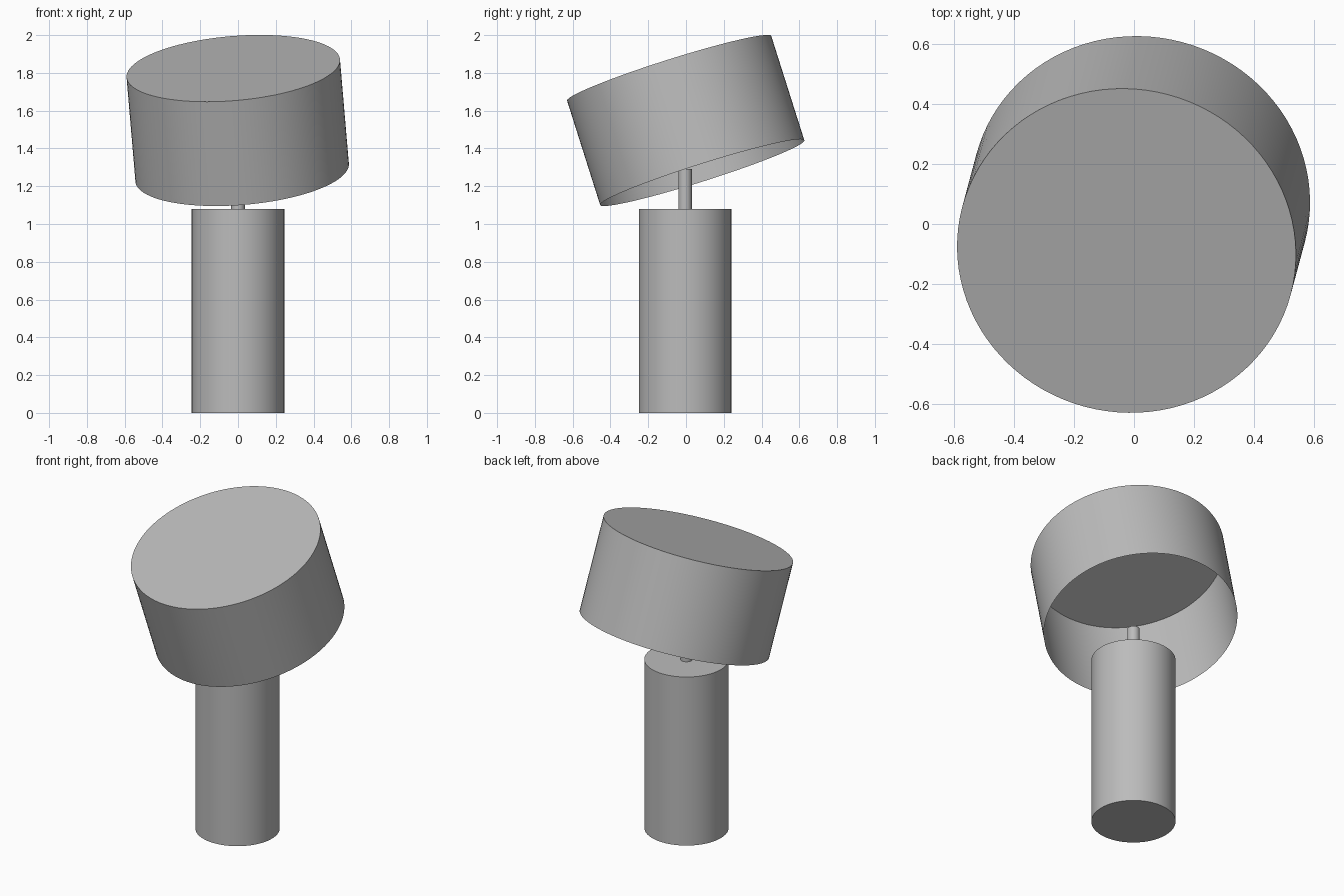
import bpy, bmesh
from math import radians
from mathutils import Vector

cube = bpy.data.objects.get("Cube")
if cube:
    bpy.data.objects.remove(cube)

grey = bpy.data.materials.new("plain grey")
grey.use_nodes = True
colour = (0.5, 0.5, 0.5, 1)
grey.diffuse_color = colour
grey.node_tree.nodes["Principled BSDF"].inputs["Base Color"].default_value = colour


def cylinder(name, bottom, top, radius, sides, open_bottom=False):
    """Cylinder between two points, optionally without its bottom cap."""
    bottom, top = Vector(bottom), Vector(top)
    axis = top - bottom
    bm = bmesh.new()
    bmesh.ops.create_cone(bm, cap_ends=True, segments=sides, radius1=radius,
                          radius2=radius, depth=axis.length)
    if open_bottom:
        caps = [f for f in bm.faces if f.normal.z < -0.9]
        bmesh.ops.delete(bm, geom=caps, context='FACES_ONLY')
    mesh = bpy.data.meshes.new(name)
    bm.to_mesh(mesh)
    bm.free()
    mesh.materials.append(grey)
    obj = bpy.data.objects.new(name, mesh)
    bpy.context.collection.objects.link(obj)
    obj.location = (bottom + top) / 2
    obj.rotation_euler = Vector((0, 0, 1)).rotation_difference(axis).to_euler()
    bpy.ops.object.select_all(action='DESELECT')
    obj.select_set(True)
    bpy.context.view_layer.objects.active = obj
    bpy.ops.object.shade_smooth_by_angle(angle=radians(30))
    return obj


# Upright base and the thin stem above it
cylinder("base", (0, -0.005, 0), (0, -0.005, 1.08), 0.245, 64)
cylinder("stem", (0, -0.005, 1.08), (0, -0.005, 1.29), 0.036, 32)

# Tilted drum shade, closed on top and open below
cylinder("shade", (0.022, 0.086, 1.272), (-0.025, -0.089, 1.824), 0.567, 96, open_bottom=True)
